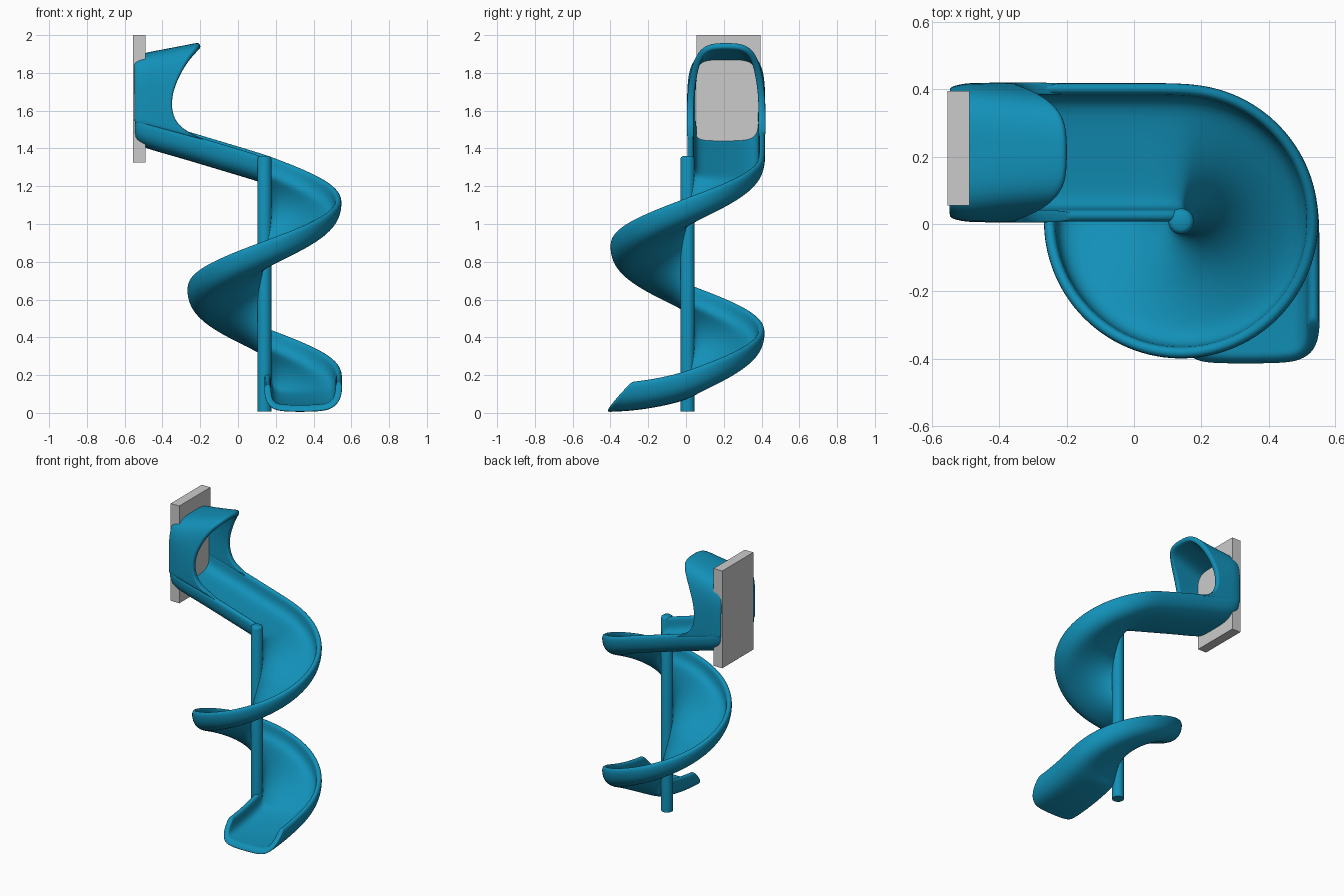
import bpy, bmesh
from math import sin, cos, pi
from mathutils import Vector

if "Cube" in bpy.data.objects:
    bpy.data.objects.remove(bpy.data.objects["Cube"])

CX, CY = 0.14, 0.008      # pole axis
HALF = 0.018              # half wall thickness

blue = bpy.data.materials.new("blue_plastic")
blue.diffuse_color = (0.006, 0.28, 0.48, 1)
blue.use_nodes = True
blue.node_tree.nodes["Principled BSDF"].inputs["Base Color"].default_value = blue.diffuse_color


def make_object(name, bm, mat=None, smooth=True):
    bmesh.ops.recalc_face_normals(bm, faces=bm.faces)
    for f in bm.faces:
        f.smooth = smooth
    me = bpy.data.meshes.new(name)
    bm.to_mesh(me)
    bm.free()
    ob = bpy.data.objects.new(name, me)
    bpy.context.collection.objects.link(ob)
    if mat:
        me.materials.append(mat)
    return ob


def skin(bm, rows, closed):
    grid = [[bm.verts.new(p) for p in row] for row in rows]
    n = len(grid[0])
    for a, b in zip(grid, grid[1:]):
        for i in range(n if closed else n - 1):
            j = (i + 1) % n
            bm.faces.new((a[i], a[j], b[j], b[i]))
    return grid


def subdivide(ob, levels):
    m = ob.modifiers.new("smooth", 'SUBSURF')
    m.levels = m.render_levels = levels


# Channel cross-section: (distance from axis, height), thickened both ways
line = [Vector(p) for p in (
    (0.016, 0.142), (0.017, 0.10), (0.024, 0.06), (0.05, 0.029), (0.10, 0.019),
    (0.20, 0.018), (0.30, 0.02), (0.35, 0.032), (0.382, 0.062), (0.394, 0.105),
    (0.394, 0.155))]
left, right = [], []
for i, p in enumerate(line):
    d = (line[min(i + 1, len(line) - 1)] - line[max(i - 1, 0)]).normalized()
    nrm = Vector((-d.y, d.x)) * HALF
    left.append(p + nrm)
    right.append(p - nrm)
profile = left + right[::-1]

rows = []
# straight entry run
for x, z, w in ((-0.545, 1.435, 0.92), (-0.53, 1.422, 0.96), (-0.49, 1.402, 1), (-0.4, 1.375, 1),
                (-0.3, 1.347, 1), (-0.2, 1.317, 1), (-0.1, 1.287, 1), (0.02, 1.251, 1)):
    rows.append([(x, CY + 0.205 + (r - 0.205) * w, z + h) for r, h in profile])
# one and a quarter turns around the pole
STEPS = 36
for k in range(STEPS + 1):
    t = k / STEPS
    a = pi / 2 - t * 2.5 * pi
    z = 1.215 - t * 1.145
    rows.append([(CX + r * cos(a), CY + r * sin(a), z + h) for r, h in profile])
# straight outlet with walls cut back towards the rim
END = 0.43
for t in (0.2, 0.4, 0.6, 0.8, 0.95, 1.0):
    row = []
    for r, h in profile:
        s = t * (END - 0.13 * (max(h, 0) / 0.15) ** 1.2)
        row.append((CX + r, CY - s, 0.005 + 0.065 * (1 - s / END) ** 2 + h))
    rows.append(row)
bm = bmesh.new()
grid = skin(bm, rows, True)
n = len(profile)
for ring in (grid[0], grid[-1]):
    for i in range(n // 2 - 1):
        bm.faces.new((ring[i], ring[i + 1], ring[n - 2 - i], ring[n - 1 - i]))
subdivide(make_object("slide_channel", bm, blue), 2)

# Entry hood: (back half width, back z, front half width, front x, front z)
hood = [(0.189, 1.52, 0.189, -0.15, 1.435), (0.189, 1.56, 0.19, -0.275, 1.49),
        (0.189, 1.60, 0.19, -0.33, 1.54), (0.189, 1.66, 0.19, -0.352, 1.61),
        (0.188, 1.73, 0.186, -0.347, 1.69), (0.182, 1.80, 0.175, -0.317, 1.77),
        (0.162, 1.855, 0.157, -0.27, 1.855), (0.122, 1.88, 0.127, -0.222, 1.915),
        (0.07, 1.887, 0.08, -0.2, 1.942), (0.0, 1.887, 0.0, -0.198, 1.945)]
MID = 0.2125
rows = []
for x0, t, w in ((-0.545, 0, 0.92), (-0.53, 0, 0.96), (-0.495, 0, 1), (-0.495, 0.33, 1),
                 (-0.495, 0.67, 1), (-0.495, 0.9, 1), (-0.495, 1, 1)):
    half = []
    for wb, zb, wf, xf, zf in hood:
        half.append((x0 + (xf - x0) * t, (wb + (wf - wb) * t) * w,
                     1.65 + (zb + (zf - zb) * t - 1.65) * w))
    rows.append([(x, MID - y, z) for x, y, z in half]
                + [(x, MID + y, z) for x, y, z in half[-2::-1]])
bm = bmesh.new()
skin(bm, rows, False)
ob = make_object("entry_hood", bm, blue)
m = ob.modifiers.new("thickness", 'SOLIDIFY')
m.thickness = 2 * HALF
m.offset = 0
subdivide(ob, 2)

# Centre pole with a rounded top
bm = bmesh.new()
rings = [(0.038, 0.008), (0.038, 1.343), (0.034, 1.353), (0.024, 1.36)]
grid = skin(bm, [[(CX + r * cos(2 * pi * i / 32), CY + r * sin(2 * pi * i / 32), z)
                  for i in range(32)] for r, z in rings], True)
bm.faces.new(grid[0])
bm.faces.new(grid[-1])
ob = make_object("centre_pole", bm, blue)
bpy.context.view_layer.objects.active = ob
ob.select_set(True)
bpy.ops.object.shade_smooth_by_angle(angle=0.9)

# Mounting plate behind the entry
bm = bmesh.new()
bmesh.ops.create_cube(bm, size=1)
for v in bm.verts:
    v.co = Vector((-0.522 + v.co.x * 0.066, 0.225 + v.co.y * 0.34, 1.6625 + v.co.z * 0.675))
make_object("mounting_plate", bm, smooth=False)
